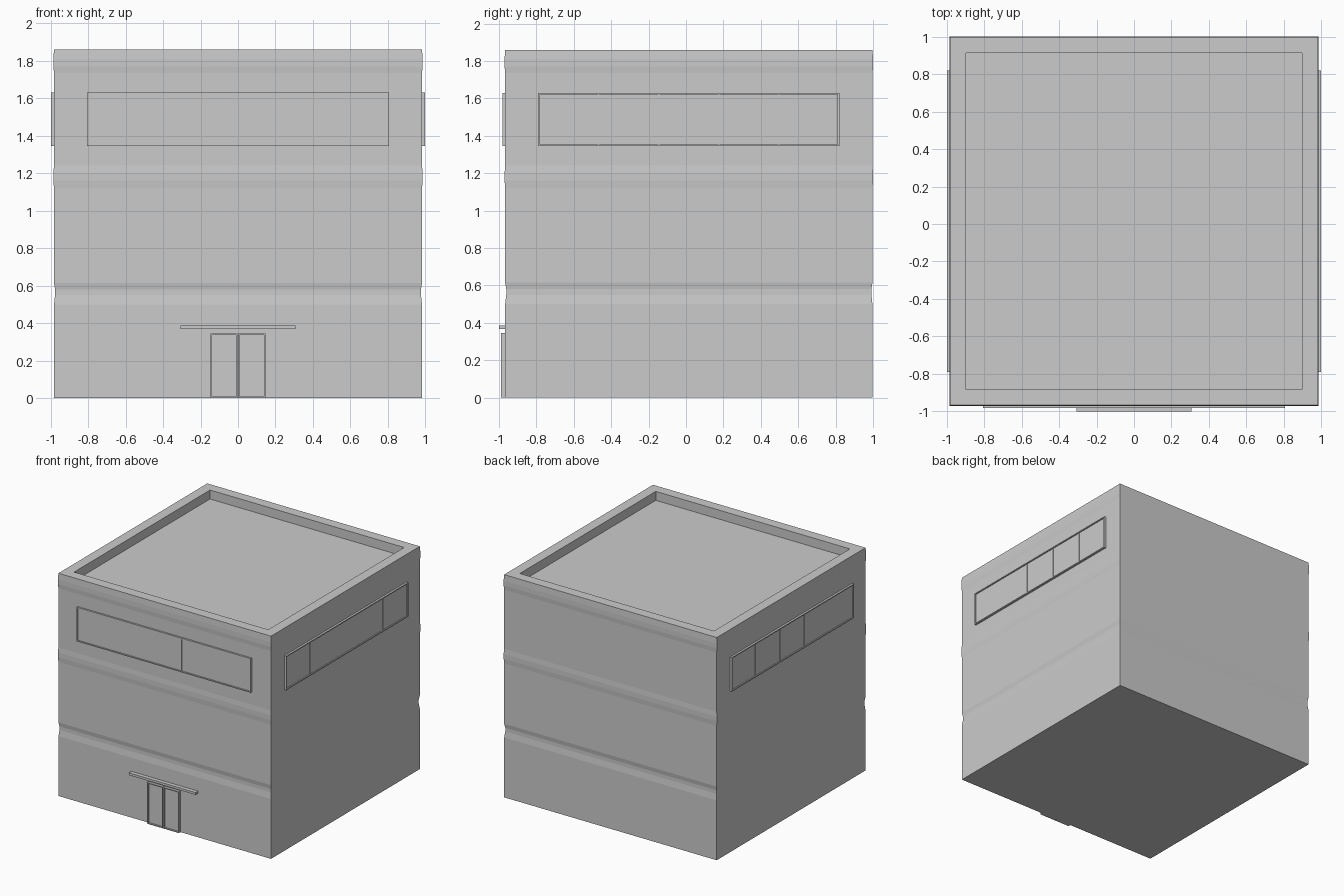
import bpy, bmesh, math
from mathutils import Matrix, Vector

if "Cube" in bpy.data.objects:
    bpy.data.objects.remove(bpy.data.objects["Cube"])

CY = 0.015      # centre of the building in y
HALF = 0.982    # half width of the walls


def finish(name, bm):
    bmesh.ops.recalc_face_normals(bm, faces=bm.faces)
    me = bpy.data.meshes.new(name)
    bm.to_mesh(me)
    bm.free()
    ob = bpy.data.objects.new(name, me)
    bpy.context.collection.objects.link(ob)
    return ob


def boxes(name, items, turn=0.0):
    """Joined boxes from (x0, x1, y0, y1, z0, z1), turned about the building centre."""
    bm = bmesh.new()
    for x0, x1, y0, y1, z0, z1 in items:
        centre = Vector(((x0 + x1) / 2, (y0 + y1) / 2, (z0 + z1) / 2))
        m = Matrix.Translation(centre) @ Matrix.Diagonal((x1 - x0, y1 - y0, z1 - z0, 1))
        bmesh.ops.create_cube(bm, size=1, matrix=m)
    place = Matrix.Translation((0, CY, 0)) @ Matrix.Rotation(turn, 4, 'Z')
    bmesh.ops.transform(bm, matrix=place, verts=bm.verts)
    return finish(name, bm)


def frame(x0, x1, z0, z1, t, back, front):
    """Four bars around a rectangle."""
    return [(x0, x0 + t, front, back, z0, z1), (x1 - t, x1, front, back, z0, z1),
            (x0 + t, x1 - t, front, back, z0, z0 + t), (x0 + t, x1 - t, front, back, z1 - t, z1)]


# Walls, shallow moulding bands, parapet and sunken roof: square rings (half width, z)
profile = [(HALF, 0), (HALF, 0.50), (0.976, 0.55), (0.976, 0.58), (HALF, 0.615),
           (HALF, 1.12), (0.985, 1.16), (0.985, 1.20), (HALF, 1.24),
           (HALF, 1.735), (0.985, 1.77), (0.985, 1.81), (HALF, 1.86),
           (0.897, 1.86), (0.897, 1.785)]
bm = bmesh.new()
rings = [[bm.verts.new((sx * h, CY + sy * h, z))
          for sx, sy in ((-1, -1), (1, -1), (1, 1), (-1, 1))] for h, z in profile]
for a, b in zip(rings, rings[1:]):
    for i in range(4):
        j = (i + 1) % 4
        bm.faces.new((a[i], a[j], b[j], b[i]))
bm.faces.new(rings[0])
bm.faces.new(rings[-1])
finish("building_walls", bm)

# Strip windows on the front and both sides
W, Z0, Z1, T = 0.805, 1.345, 1.63, 0.009
for side, turn in (("front", 0), ("right", math.pi / 2), ("left", -math.pi / 2)):
    out = -HALF - 0.017
    if side == "front":
        out = -HALF - 0.015
    boxes(side + "_window_glass",
          [(-W + T, W - T, -HALF - 0.008, -HALF + 0.01, Z0 + T, Z1 - T)], turn)
    bars = frame(-W, W, Z0, Z1, T, -HALF + 0.01, out)
    for k in range(1, 5):
        x = -W + 2 * W * k / 5
        bars.append((x - 0.003, x + 0.003, -HALF - 0.011, -HALF + 0.01, Z0 + T, Z1 - T))
    boxes(side + "_window_frame", bars, turn)

# Double entrance door
for side, x0, x1 in (("left", -0.148, -0.003), ("right", 0.001, 0.146)):
    boxes(side + "_door_panel", [(x0 + 0.008, x1 - 0.008, -HALF - 0.01, -HALF + 0.01, 0.008, 0.337)])
    boxes(side + "_door_frame", frame(x0, x1, 0, 0.345, 0.008, -HALF + 0.01, -HALF - 0.022))

# Canopy over the entrance
boxes("entrance_canopy", [(-0.308, 0.308, -1.0 - CY, -HALF + 0.01, 0.367, 0.386)])
